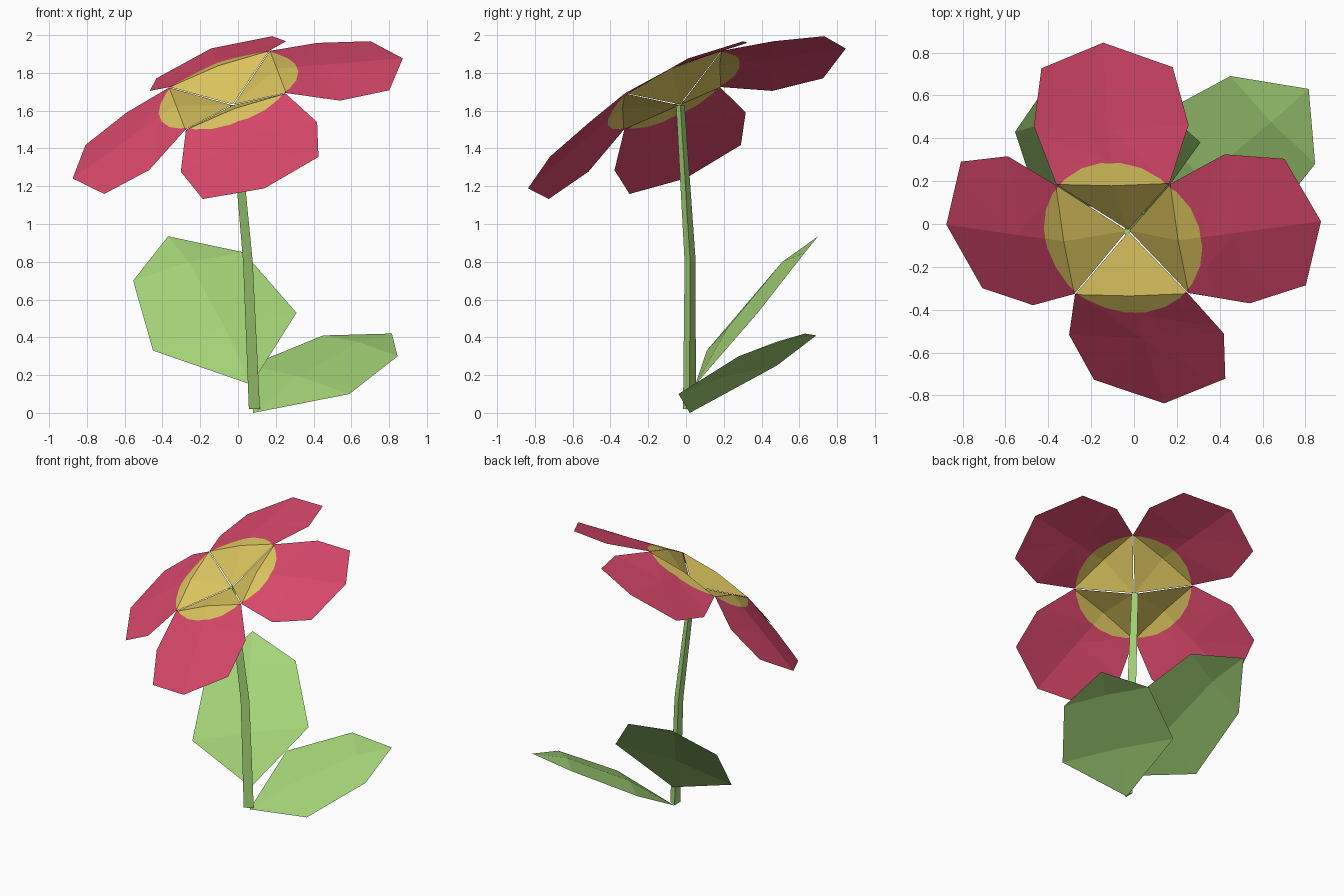
import bpy, bmesh, math
from mathutils import Vector, Matrix

if "Cube" in bpy.data.objects:
    bpy.data.objects.remove(bpy.data.objects["Cube"])


def material(name, rgb):
    m = bpy.data.materials.new(name)
    m.diffuse_color = (*rgb, 1)
    m.use_nodes = True
    m.node_tree.nodes["Principled BSDF"].inputs["Base Color"].default_value = m.diffuse_color
    return m


GREEN = material("leaf_green", (0.38, 0.67, 0.19))
PINK = material("petal_pink", (0.70, 0.065, 0.15))
YELLOW = material("centre_yellow", (0.72, 0.56, 0.115))


def make(name, verts, faces):
    bm = bmesh.new()
    vs = [bm.verts.new(v) for v in verts]
    for f in faces:
        bm.faces.new([vs[i] for i in f])
    bm.normal_update()
    return bm


def face_towards(bm, direction):
    # turn all sheet faces to the same side
    bm.normal_update()
    for f in bm.faces:
        if f.normal.dot(direction) < 0:
            f.normal_flip()


def finish(bm, name, mats):
    me = bpy.data.meshes.new(name)
    bm.to_mesh(me)
    bm.free()
    for m in mats:
        me.materials.append(m)
    ob = bpy.data.objects.new(name, me)
    bpy.context.collection.objects.link(ob)
    return ob


# Petals: one sheet in flower space (outwards, sideways, along axis), turned four times
axis = Vector((-0.306, -0.426, 0.851)).normalized()
out = Vector((0.2675, 0.0025, 0.097))
out = (out - axis * out.dot(axis)).normalized()
side = axis.cross(out)
flower = Matrix((out, side, axis)).transposed().to_4x4()
flower.translation = (-0.055, -0.07, 1.708)

half = [(0.284, 0.281, 0), (0.538, 0.384, -0.101), (0.803, 0.326, -0.17)]
ridge = [(0.006, 0, -0.09), (0.284, 0, 0.02), (0.538, 0, -0.055), (0.93, 0, -0.175)]
petal_verts = ridge + half + [(u, -v, n) for u, v, n in half]
petal_faces = [(0, 4, 1), (1, 4, 5, 2), (2, 5, 6, 3),
               (0, 1, 7), (1, 2, 8, 7), (2, 3, 9, 8)]
R = 0.385
rim = [Vector((math.cos(math.radians(a)), math.sin(math.radians(a)), 0))
       for a in range(-45, 46, 15)]
for k, where in enumerate(("right", "back", "left", "front")):
    bm = make("petal", petal_verts, petal_faces)
    # cut the round yellow centre out of the sheet
    for d in rim:
        bmesh.ops.bisect_plane(bm, geom=bm.verts[:] + bm.edges[:] + bm.faces[:],
                               dist=1e-5, plane_co=d * R, plane_no=d)
    for f in bm.faces:
        c = f.calc_center_median()
        f.material_index = int(all(c.dot(d) < R for d in rim))
    face_towards(bm, Vector((0, 0, 1)))
    bm.transform(flower @ Matrix.Rotation(k * math.pi / 2, 4, 'Z'))
    finish(bm, where + "_petal", [PINK, YELLOW])

# Leaves: outline base, left side, tip, right side, then two raised rib points
leaf_faces = [(0, 5, 6), (0, 6, 1), (1, 6, 7, 2), (6, 5, 4, 7), (2, 7, 3), (7, 4, 3)]
leaves = {
    "back_leaf": [(0.07, 0.05, 0.15), (-0.45, 0.11, 0.33), (-0.555, 0.43, 0.70),
                  (-0.37, 0.70, 0.935), (0.03, 0.63, 0.85), (0.31, 0.38, 0.53),
                  (-0.07, 0.22, 0.45), (-0.26, 0.51, 0.80)],
    "right_leaf": [(0.08, 0.02, 0.0), (0.06, 0.48, 0.25), (0.45, 0.69, 0.41),
                   (0.815, 0.63, 0.42), (0.845, 0.28, 0.30), (0.59, -0.04, 0.10),
                   (0.32, 0.21, 0.195), (0.64, 0.475, 0.375)],
}
for name, verts in leaves.items():
    bm = make(name, verts, leaf_faces)
    face_towards(bm, Vector((0, -0.3, 1)))
    finish(bm, name, [GREEN])

# Stem: three-sided tapered tube with one bend
rings = [(0.077, 0.018, 0.02, 0.039), (0.044, 0.022, 0.80, 0.034),
         (-0.03, -0.03, 1.63, 0.026)]
verts = [(x + r * math.cos(a), y + r * math.sin(a), z)
         for x, y, z, r in rings for a in (0, math.tau / 3, 2 * math.tau / 3)]
faces = [(3 * j + i, 3 * j + (i + 1) % 3, 3 * j + 3 + (i + 1) % 3, 3 * j + 3 + i)
         for j in range(2) for i in range(3)] + [(2, 1, 0), (6, 7, 8)]
finish(make("stem", verts, faces), "stem", [GREEN])
